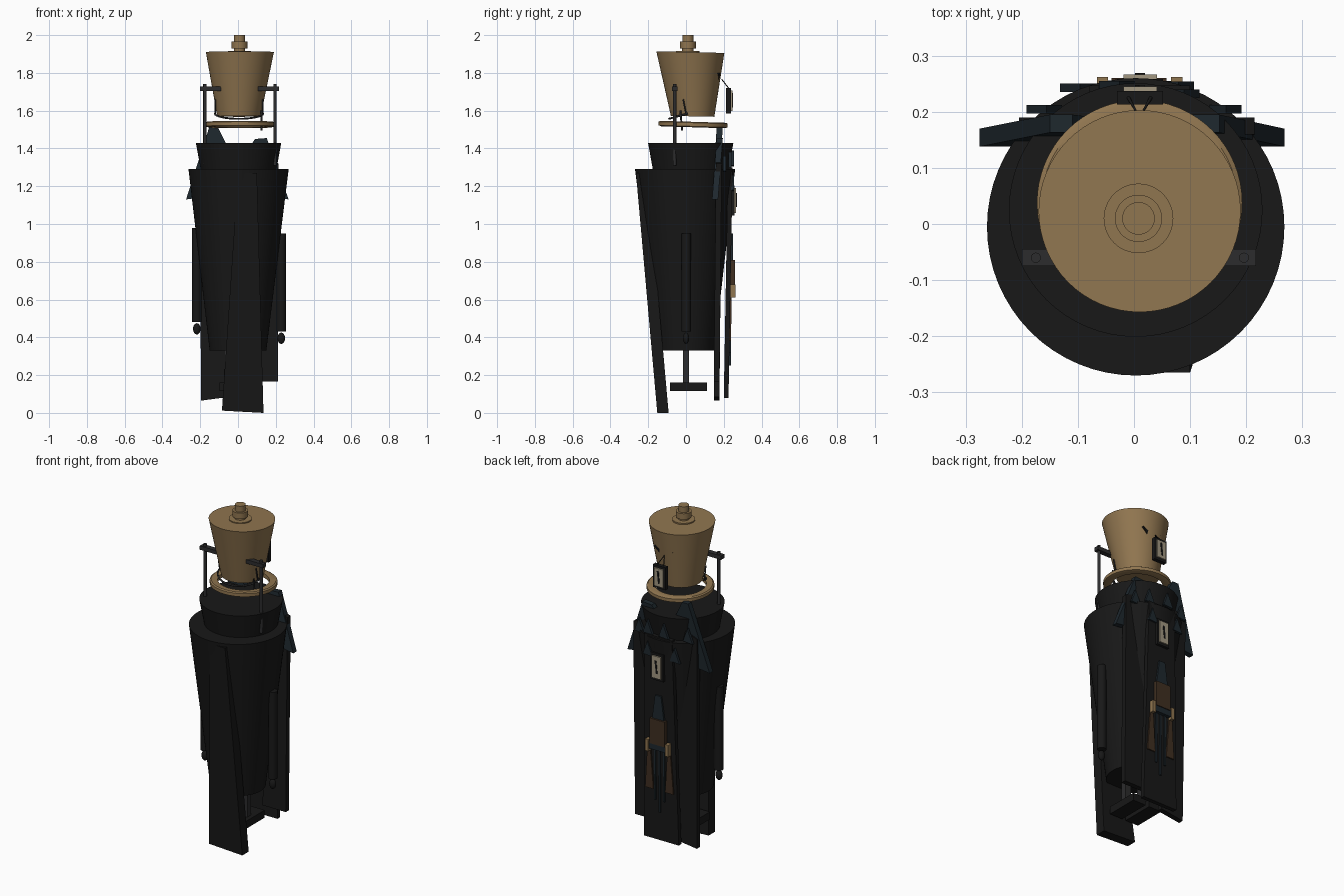
import bpy, bmesh, math
from mathutils import Vector

if "Cube" in bpy.data.objects:
    bpy.data.objects.remove(bpy.data.objects["Cube"])


def material(name, rgb):
    m = bpy.data.materials.new(name)
    m.diffuse_color = (*rgb, 1)
    m.use_nodes = True
    m.node_tree.nodes["Principled BSDF"].inputs["Base Color"].default_value = m.diffuse_color
    return m


BLACK = material("black_cloth", (0.009, 0.009, 0.009))
GREY = material("dark_grey", (0.025, 0.025, 0.026))
BLUE = material("blue_grey", (0.013, 0.021, 0.027))
STRAW = material("straw", (0.28, 0.18, 0.08))
PAPER = material("paper", (0.36, 0.31, 0.22))
BROWN = material("brown", (0.05, 0.028, 0.015))


def finish(bm, name, mat, smooth=False):
    bmesh.ops.recalc_face_normals(bm, faces=bm.faces)
    me = bpy.data.meshes.new(name)
    bm.to_mesh(me)
    bm.free()
    ob = bpy.data.objects.new(name, me)
    bpy.context.collection.objects.link(ob)
    me.materials.append(mat)
    if smooth:
        bpy.ops.object.select_all(action='DESELECT')
        ob.select_set(True)
        bpy.context.view_layer.objects.active = ob
        bpy.ops.object.shade_smooth_by_angle(angle=math.radians(35))
    return ob


def loft(name, rings, mat, closed=False, seg=64):
    """Round part from rings (x, y, z, radius, tilt); closed joins last ring to first."""
    bm = bmesh.new()
    loops = []
    for x, y, z, r, tilt in rings:
        loops.append([bm.verts.new((x + r * math.cos(a), y + r * math.sin(a), z + tilt * r * math.sin(a)))
                      for a in (2 * math.pi * i / seg for i in range(seg))])
    pairs = list(zip(loops, loops[1:]))
    if closed:
        pairs.append((loops[-1], loops[0]))
    else:
        bm.faces.new(loops[0])
        bm.faces.new(loops[-1])
    for a, b in pairs:
        for i in range(seg):
            j = (i + 1) % seg
            bm.faces.new((a[i], a[j], b[j], b[i]))
    return finish(bm, name, mat, True)


def slab(name, outline, y_low, y_high, thick, mat):
    """Flat panel: (x, z) outline, back face leaning from y_low to y_high."""
    zs = [p[1] for p in outline]
    z0, z1 = min(zs), max(zs)
    bm = bmesh.new()
    near, far = [], []
    for x, z in outline:
        y = y_low + (y_high - y_low) * (z - z0) / (z1 - z0)
        near.append(bm.verts.new((x, y - thick, z)))
        far.append(bm.verts.new((x, y, z)))
    bm.faces.new(near)
    bm.faces.new(far)
    n = len(near)
    for i in range(n):
        j = (i + 1) % n
        bm.faces.new((near[i], near[j], far[j], far[i]))
    return finish(bm, name, mat)


def box(name, lo, hi, mat):
    return slab(name, [(lo[0], lo[2]), (hi[0], lo[2]), (hi[0], hi[2]), (lo[0], hi[2])],
                hi[1], hi[1], hi[1] - lo[1], mat)


def cord(name, pts, radius, mat):
    cu = bpy.data.curves.new(name, 'CURVE')
    cu.dimensions = '3D'
    cu.bevel_depth = radius
    cu.bevel_resolution = 2
    sp = cu.splines.new('POLY')
    sp.points.add(len(pts) - 1)
    for p, co in zip(sp.points, pts):
        p.co = (*co, 1)
    ob = bpy.data.objects.new(name, cu)
    bpy.context.collection.objects.link(ob)
    cu.materials.append(mat)


# Robe and collar
loft("robe", [(0, 0, 0.33, 0.15, 0), (0.003, -0.005, 1.29, 0.265, 0)], BLACK)
loft("collar", [(0.003, 0.025, 1.27, 0.197, 0), (0.003, 0.025, 1.43, 0.226, 0)], BLACK)

# Basket hat: bowl, top knob and loose rim
loft("basket_hat", [(0.005, 0.035, 1.57, 0.115, -0.02), (0.01, 0.023, 1.91, 0.18, -0.025)], STRAW)
for i, (z0, z1, r) in enumerate([(1.90, 1.917, 0.062), (1.91, 1.935, 0.03), (1.93, 1.965, 0.042), (1.96, 2.0, 0.029)]):
    loft(f"hat_knob_{i}", [(0.008, 0.01, z0, r, 0), (0.008, 0.01, z1, r, 0)], STRAW, seg=48)
loft("hat_rim", [(0.01, 0.038, z, r, -0.03) for z, r in
                 ((1.512, 0.168), (1.517, 0.183), (1.536, 0.183), (1.541, 0.175), (1.539, 0.14), (1.514, 0.14))],
     STRAW, closed=True)

# Dark slit and notch on the back of the hat
slab("hat_slit", [(-0.04, 1.79), (0.02, 1.775), (0.085, 1.80), (0.055, 1.765), (0.015, 1.755)], 0.172, 0.182, 0.03, BLACK)
box("hat_notch", (-0.004, 0.14, 1.69), (0.003, 0.168, 1.75), BLACK)

# Chin strap with hanging ends
cord("chin_strap", [(0.005 + 0.128 * math.cos(a), 0.01 + 0.1 * math.sin(a), 1.585 + 0.028 * math.sin(a))
                    for a in (math.pi + math.pi * i / 16 for i in range(17))], 0.005, GREY)
for s in (-1, 1):
    cord("strap_riser", [(0.005 + s * 0.126, 0.0, 1.585), (0.005 + s * 0.125, -0.015, 1.66)], 0.004, GREY)
cord("strap_tail", [(0.125, -0.03, 1.60), (0.125, -0.02, 1.495)], 0.005, GREY)

# Side posts with brackets
for side, px, b0, b1 in (("left", -0.175, -0.20, -0.09), ("right", 0.196, 0.105, 0.217)):
    loft(f"{side}_post", [(px, -0.06, 1.31, 0.009, 0), (px, -0.06, 1.742, 0.009, 0)], GREY, seg=16)
    box(f"{side}_bracket", (b0, -0.075, 1.705), (b1, -0.045, 1.728), GREY)

# Hanging arms with round hands
for side, x, z0, z1 in (("left", -0.218, 0.48, 0.98), ("right", 0.229, 0.43, 0.95)):
    loft(f"{side}_arm", [(x, 0.002, z0, 0.025, 0), (x, 0.002, z1, 0.025, 0)], BLACK, seg=24)
    bm = bmesh.new()
    bmesh.ops.create_uvsphere(bm, u_segments=16, v_segments=10, radius=1)
    for v in bm.verts:
        v.co = Vector((v.co.x * 0.02 + x, v.co.y * 0.017, v.co.z * 0.03 + z0 - 0.035))
    finish(bm, f"{side}_hand", BLACK, True)

# Legs and feet
for s, side in ((-1, "left"), (1, "right")):
    box(f"{side}_leg", (s * 0.055 - 0.018, -0.017, 0.15), (s * 0.055 + 0.018, 0.017, 0.34), GREY)
    box(f"{side}_foot", (s * 0.055 - 0.043, -0.085, 0.115), (s * 0.055 + 0.043, 0.112, 0.16), BLACK)

# Long hanging robe panels
slab("front_panel", [(-0.085, 0.012), (0.135, 0.0), (0.10, 1.27), (0.0, 1.27)], -0.092, -0.205, 0.06, BLACK)
slab("left_back_panel", [(-0.195, 0.065), (-0.045, 0.085), (-0.06, 1.38), (-0.205, 1.32)], 0.177, 0.19, 0.03, BLACK)
slab("right_back_panel", [(0.06, 0.165), (0.212, 0.165), (0.215, 1.32), (0.06, 1.38)], 0.177, 0.19, 0.03, BLACK)
slab("middle_back_panel", [(-0.11, 0.08), (0.12, 0.08), (0.10, 1.30), (-0.08, 1.30)], 0.225, 0.247, 0.025, BLACK)

# Shoulder flaps
slab("left_shoulder", [(-0.275, 1.13), (-0.20, 1.14), (-0.065, 1.43), (-0.11, 1.52), (-0.15, 1.52)],
     0.17, 0.195, 0.032, BLUE)
slab("right_shoulder", [(0.268, 1.13), (0.20, 1.14), (0.07, 1.42), (0.09, 1.45), (0.152, 1.455)],
     0.17, 0.195, 0.032, BLUE)

# Pointed scraps on the upper back
for i, (x, z, y) in enumerate([(0.085, 1.33, 0.24), (-0.03, 1.34, 0.255), (0.075, 1.21, 0.254),
                               (-0.10, 1.21, 0.25), (-0.16, 1.33, 0.212), (0.16, 1.31, 0.212)]):
    slab(f"back_scrap_{i}", [(x - 0.032, z - 0.035), (x + 0.032, z - 0.03), (x + 0.004, z + 0.05)], y, y, 0.015, BLUE)

# Framed tags on the back, each with a plain dark stroke
for name, z0, z1, y in (("upper", 1.585, 1.72, 0.225), ("lower", 1.045, 1.205, 0.246)):
    x0, x1 = -0.03, 0.052
    box(f"{name}_tag_frame", (x0, y - 0.012, z0), (x1, y + 0.012, z1), BLACK)
    box(f"{name}_tag_paper", (x0 + 0.011, y, z0 + 0.014), (x1 - 0.011, y + 0.02, z1 - 0.014), PAPER)
    m = (z0 + z1) / 2
    slab(f"{name}_tag_stroke", [(0.002, m - 0.035), (0.011, m - 0.035), (0.02, m + 0.04), (0.009, m + 0.04)],
         y + 0.023, y + 0.023, 0.005, BLACK)
cord("tag_string", [(-0.01, 0.225, 1.72), (0.01, 0.19, 1.765), (0.03, 0.225, 1.72)], 0.003, BLACK)

# Pouch ornament with straps
slab("ornament_chest", [(-0.03, 0.80), (0.05, 0.80), (0.03, 0.95), (-0.01, 0.95)], 0.25, 0.25, 0.02, BLUE)
box("ornament_pouch", (-0.04, 0.235, 0.66), (0.058, 0.26, 0.81), BROWN)
box("ornament_belt", (-0.058, 0.23, 0.625), (0.078, 0.255, 0.67), BLUE)
for x in (-0.056, 0.076):
    box("ornament_buckle", (x - 0.01, 0.235, 0.61), (x + 0.01, 0.262, 0.68), STRAW)
    slab("ornament_tassel", [(x - 0.027, 0.38), (x + 0.027, 0.38), (x + 0.011, 0.61), (x - 0.011, 0.61)],
         0.238, 0.242, 0.016, BROWN)
for x, z in ((-0.02, 0.32), (0.01, 0.25), (0.04, 0.32)):
    box("ornament_strap", (x - 0.006, 0.222, z), (x + 0.006, 0.238, 0.63), BLUE)
